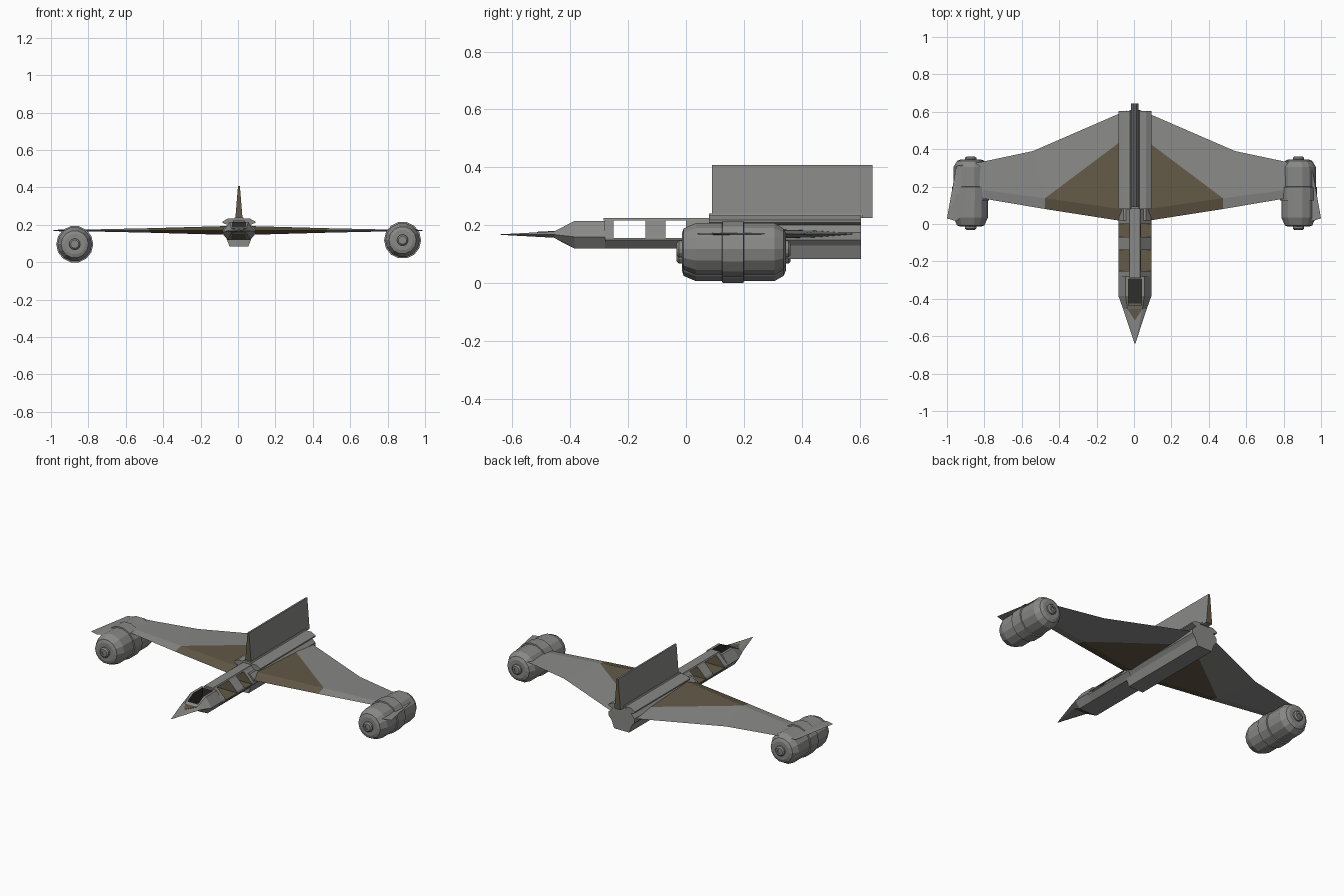
import bpy, bmesh, math

if "Cube" in bpy.data.objects:
    bpy.data.objects.remove(bpy.data.objects["Cube"])


def material(name, rgb):
    m = bpy.data.materials.new(name)
    m.diffuse_color = (*rgb, 1)
    m.use_nodes = True
    m.node_tree.nodes["Principled BSDF"].inputs["Base Color"].default_value = m.diffuse_color
    return m


MATS = [material("hull grey", (0.25, 0.25, 0.245)),
        material("panel brown", (0.125, 0.10, 0.063)),
        material("cockpit dark", (0.03, 0.028, 0.024))]
GREY, BROWN, DARK = 0, 1, 2
CX = 0.005  # hull centre line


def finish(name, bm, rule=None):
    bmesh.ops.remove_doubles(bm, verts=bm.verts, dist=1e-5)
    bmesh.ops.recalc_face_normals(bm, faces=bm.faces)
    bm.normal_update()
    if rule:
        for f in bm.faces:
            f.material_index = rule(f)
    me = bpy.data.meshes.new(name)
    bm.to_mesh(me)
    bm.free()
    for m in MATS:
        me.materials.append(m)
    ob = bpy.data.objects.new(name, me)
    bpy.context.collection.objects.link(ob)
    return ob


def loft(name, rings, rule=None):
    """Skin rings of equal point count and cap both ends."""
    bm = bmesh.new()
    vs = [[bm.verts.new(p) for p in r] for r in rings]
    n = len(vs[0])
    for a, b in zip(vs, vs[1:]):
        for i in range(n):
            bm.faces.new((a[i], a[(i + 1) % n], b[(i + 1) % n], b[i]))
    bm.faces.new(vs[0])
    bm.faces.new(vs[-1])
    return finish(name, bm, rule)


def section(y, half):
    """Mirrored hull section from (half width, z) pairs, bottom to top."""
    return ([(CX + x, y, z) for x, z in half] +
            [(CX - x, y, z) for x, z in reversed(half)])


def prism(name, half, y0, y1, rule=None):
    return loft(name, [section(y0, half), section(y1, half)], rule)


def ends_brown(f):
    return BROWN if abs(f.normal.y) > 0.9 else GREY


# nose with sunken cockpit
FULL = [(0.06, 0.12), (0.088, 0.16), (0.05, 0.215)]
nose = loft("nose", [
    section(-0.64, [(0.001, 0.167), (0.002, 0.168), (0.001, 0.169)]),
    section(-0.455, [(0.04, 0.157), (0.063, 0.168), (0.04, 0.179)]),
    section(-0.385, FULL), section(-0.28, FULL)])
cutter = prism("cockpit_cutter", [(0.034, 0.145), (0.034, 0.26)], -0.437, -0.295,
               lambda f: DARK)
cutter.hide_render = True
cutter.hide_viewport = True
cut = nose.modifiers.new("cockpit", "BOOLEAN")
cut.operation = "DIFFERENCE"
cut.solver = "EXACT"
cut.object = cutter
loft("nose_panel", [[(CX - 0.04, -0.455, z), (CX + 0.04, -0.455, z), (CX, -0.515, z - 0.003)]
                    for z in (0.172, 0.1805)], lambda f: BROWN)
loft("belly_window", [[(CX + x, y, z + d) for x, y, z in
                       ((-0.035, -0.445, 0.1505), (0.035, -0.445, 0.1505),
                        (0.04, -0.395, 0.1245), (-0.04, -0.395, 0.1245))]
                      for d in (0, 0.005)], lambda f: BROWN)

# open-bay forward body: floor, frames, roof rail
prism("forward_body", [(0.06, 0.12), (0.088, 0.15), (0.088, 0.156)], -0.28, 0.06,
      lambda f: BROWN if f.normal.z > 0.9 else GREY)
for i, (a, b) in enumerate([(-0.28, -0.25), (-0.14, -0.07), (0.0, 0.08)]):
    prism(f"bay_frame_{i + 1}", [(0.088, 0.155), (0.084, 0.165), (0.03, 0.219)], a, b, ends_brown)
prism("roof_rail", [(0.032, 0.217), (0.028, 0.226)], -0.285, 0.09,
      lambda f: BROWN if f.normal.z < -0.9 else GREY)

# rear body, spine and fin
prism("rear_body", [(0.05, 0.083), (0.068, 0.13), (0.086, 0.15),
                    (0.086, 0.175), (0.06, 0.202)], 0.02, 0.605)
prism("spine", [(0.06, 0.2), (0.088, 0.21), (0.088, 0.218), (0.06, 0.233)], 0.08, 0.605)
prism("fin_base", [(0.03, 0.225), (0.022, 0.24)], 0.08, 0.61)
prism("tail_fin", [(0.02, 0.225), (0.005, 0.408)], 0.09, 0.645, ends_brown)

# wings: corner name -> x, y, half thickness
WING = {"le_root": (0.04, 0.012, 0), "ridge_root": (0.04, 0.075, 0.024),
        "mid_root": (0.04, 0.465, 0.012), "te_root": (0.04, 0.607, 0),
        "le_mid": (0.475, 0.08, 0), "ridge_mid": (0.475, 0.138, 0.012),
        "te_mid": (0.54, 0.39, 0), "le_pod": (0.80, 0.135, 0),
        "ridge_pod": (0.80, 0.18, 0.005), "te_pod": (0.80, 0.335, 0),
        "le_out": (0.95, 0.015, 0), "ridge_out": (0.95, 0.16, 0.005),
        "te_out": (0.95, 0.31, 0), "tip": (1.0, 0.03, 0)}
PANELS = ["le_root le_mid ridge_mid ridge_root", "ridge_root ridge_mid mid_root",
          "mid_root ridge_mid te_mid te_root", "le_mid le_pod ridge_pod ridge_mid",
          "ridge_mid ridge_pod te_pod te_mid", "le_pod le_out ridge_out ridge_pod",
          "ridge_pod ridge_out te_out te_pod", "le_out tip ridge_out", "ridge_out tip te_out"]
for side, s in (("right", 1), ("left", -1)):
    bm = bmesh.new()
    for up in (1, -1):
        for i, panel in enumerate(PANELS):
            corners = [WING[k] for k in panel.split()]
            f = bm.faces.new([bm.verts.new((s * x, y, 0.17 + up * h)) for x, y, h in corners])
            f.material_index = BROWN if i < 2 else GREY
    finish(side + "_wing", bm)

# wing tip pods
SIDES = 14


def turned(name, cx, cz, profile):
    loft(name, [[(cx + r * math.cos(math.tau * (k + 0.5) / SIDES - math.pi / 2), y,
                  cz + r * math.sin(math.tau * (k + 0.5) / SIDES - math.pi / 2))
                 for k in range(SIDES)] for y, r in profile])


for side, cx, cz in (("right", 0.88, 0.118), ("left", -0.873, 0.0965)):
    turned(side + "_pod", cx, cz, [(-0.014, 0.055), (-0.008, 0.073), (0.035, 0.092),
                                   (0.305, 0.092), (0.337, 0.073), (0.345, 0.055)])
    turned(side + "_pod_band", cx, cz, [(0.124, 0.09), (0.126, 0.099), (0.198, 0.099), (0.2, 0.09)])
    turned(side + "_pod_front_cap", cx, cz, [(0, 0.03), (-0.025, 0.03), (-0.032, 0.022),
                                             (-0.032, 0.012), (-0.026, 0.012)])
    turned(side + "_pod_rear_cap", cx, cz, [(0.33, 0.03), (0.354, 0.03), (0.361, 0.022),
                                            (0.361, 0.012), (0.355, 0.012)])
